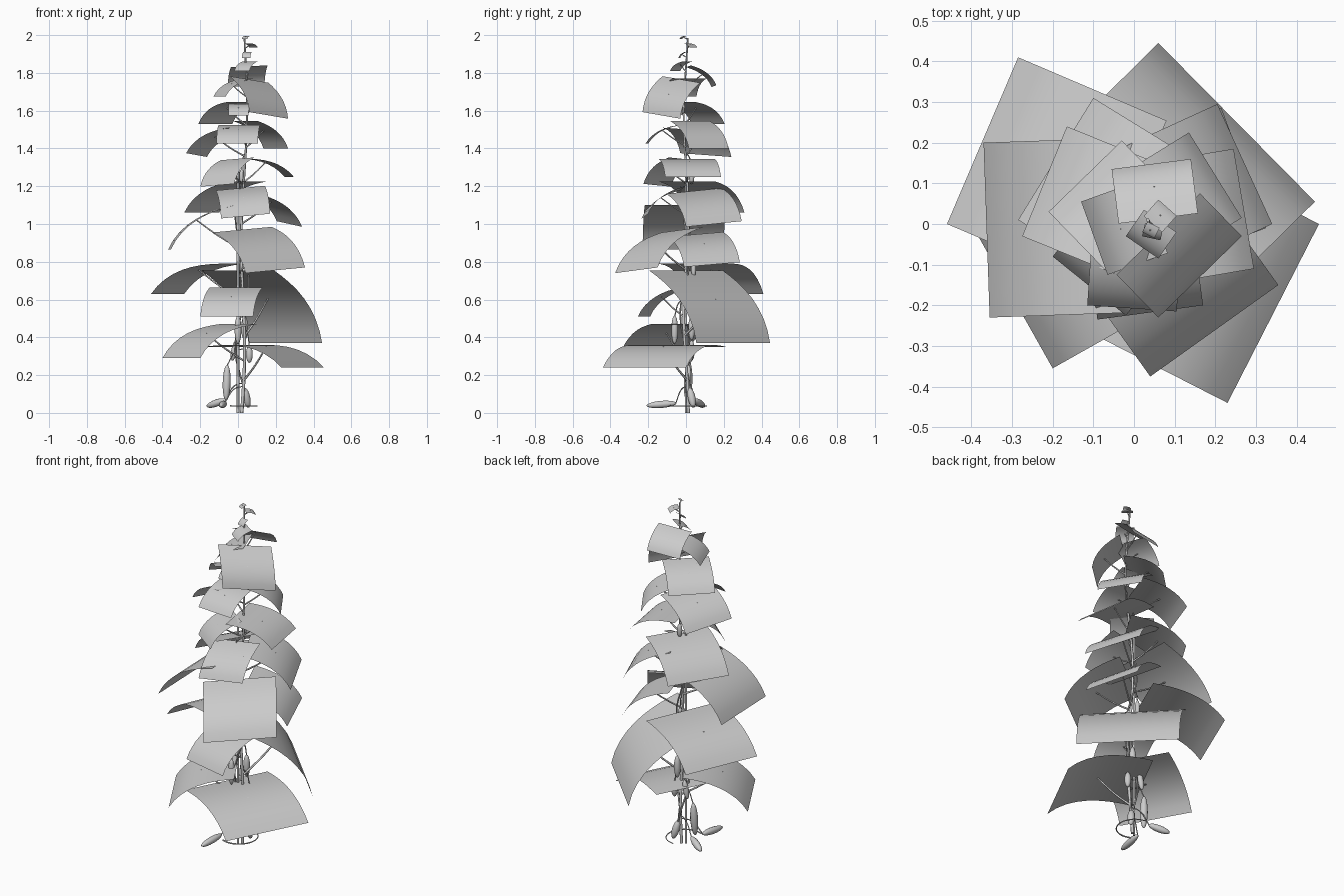
import bpy, bmesh, math
from mathutils import Vector

cube = bpy.data.objects.get("Cube")
if cube:
    bpy.data.objects.remove(cube, do_unlink=True)

grey = bpy.data.materials.new("plain_grey")
grey.use_nodes = True
grey.diffuse_color = (0.6, 0.6, 0.6, 1)
grey.node_tree.nodes["Principled BSDF"].inputs["Base Color"].default_value = (0.6, 0.6, 0.6, 1)


def finish(name, bm):
    mesh = bpy.data.meshes.new(name)
    bm.to_mesh(mesh)
    bm.free()
    for poly in mesh.polygons:
        poly.use_smooth = True
    mesh.materials.append(grey)
    obj = bpy.data.objects.new(name, mesh)
    bpy.context.collection.objects.link(obj)
    return obj


def tube(name, points, radius, tip=1.0):
    """Round tapering tube along a smooth path."""
    curve = bpy.data.curves.new(name, "CURVE")
    curve.dimensions = "3D"
    curve.bevel_depth = radius
    curve.bevel_resolution = 1
    curve.use_fill_caps = True
    curve.resolution_u = 4
    spline = curve.splines.new("BEZIER")
    spline.bezier_points.add(len(points) - 1)
    for i, (bp, p) in enumerate(zip(spline.bezier_points, points)):
        bp.co = p
        bp.handle_left_type = bp.handle_right_type = "AUTO"
        bp.radius = 1 + (tip - 1) * i / (len(points) - 1)
    curve.materials.append(grey)
    obj = bpy.data.objects.new(name, curve)
    bpy.context.collection.objects.link(obj)


def stem_at(z):
    """Centre of the winding main stem."""
    return Vector((0.02 + 0.012 * math.sin(5 * z) + 0.01 * z,
                   0.012 * math.cos(6 * z), z))


# Side profile shared by all leaves: flat near the stem, bending down outward
BEND = math.radians(52)
STEPS = 8
profile = [Vector((0, 0))]
for k in range(STEPS):
    pitch = BEND * ((k + 0.5) / STEPS) ** 1.6
    profile.append(profile[-1] + Vector((math.cos(pitch), -math.sin(pitch))))
profile_chord = profile[-1].length
profile_slope = math.atan2(-profile[-1].y, profile[-1].x)


def leaf(i, ax, ay, bx, by, z_out, z_in, roll=0.0, fill=0.96):
    """Square drooping leaf: outer edge, end heights, and rise from a to b."""
    a, b = Vector((ax, ay, 0)), Vector((bx, by, 0))
    mid, side = (a + b) / 2, b - a
    width = side.length
    out = Vector((side.y, -side.x, 0)).normalized()
    hub = stem_at(z_in)
    if out.dot(mid - Vector((hub.x, hub.y, 0))) < 0:
        out.negate()
    drop = z_in - z_out
    run = math.sqrt(max((fill * width) ** 2 - drop ** 2, 1e-4))
    scale = math.hypot(run, drop) / profile_chord
    turn = math.atan2(drop, run) - profile_slope
    start = mid - out * run + Vector((0, 0, z_in))
    side.z = roll
    bm = bmesh.new()
    rows, centres = [], []
    for p in profile:
        x = p.x * math.cos(turn) + p.y * math.sin(turn)
        z = p.y * math.cos(turn) - p.x * math.sin(turn)
        c = start + (out * x + Vector((0, 0, z))) * scale
        centres.append(c)
        rows.append([bm.verts.new(c + side * s) for s in (-0.5, 0.5)])
    for r, q in zip(rows, rows[1:]):
        bm.faces.new((r[0], r[1], q[1], q[0]))
    bmesh.ops.recalc_face_normals(bm, faces=bm.faces[:])
    if sum(f.normal.z for f in bm.faces) < 0:
        bmesh.ops.reverse_faces(bm, faces=bm.faces[:])
    finish(f"leaf_{i}", bm)
    # Stalk from the stem to the middle of the leaf
    end = centres[STEPS // 2]
    root = stem_at(max(0.05, end.z - 0.36 * width))
    bow = (root + end) / 2 + Vector((0, 0, -0.02 * width))
    tube(f"leaf_stalk_{i}", [root, bow, end], 0.003 + 0.006 * width, 0.7)


# Lower leaves
leaf(1, .23, -.44, .455, .0, .24, .35)
leaf(2, -.4, 0, -.2, -.355, .29, .47)
leaf(3, .06, .445, .445, .055, .37, .755)
leaf(4, -.285, .41, -.46, 0, .63, .79)
leaf(5, -.2, -.19, .08, -.255, .51, .665)
leaf(6, .355, -.15, .04, -.375, .755, .97, -.03)
leaf(7, .215, .285, .325, -.01, .785, .945, -.025)
# Middle leaves
leaf(8, -.37, .2, -.355, -.23, .865, 1.1)
leaf(9, .205, .295, .34, 0, 1.0, 1.175, -.03)
leaf(10, -.09, -.235, .17, -.2, 1.042, 1.19, .025)
leaf(11, -.1, .31, -.285, .01, 1.06, 1.225)
leaf(12, -.2, -.08, -.02, -.225, 1.205, 1.345, .015)
leaf(13, .245, .185, .295, -.11, 1.25, 1.345)
leaf(14, -.275, -.03, -.165, .24, 1.365, 1.5, -.02)
leaf(15, .135, .225, .265, .015, 1.4, 1.545)
leaf(16, -.115, -.2, .105, -.215, 1.425, 1.525)
# Upper leaves
leaf(17, -.21, .03, -.03, .205, 1.53, 1.645)
leaf(18, -.05, -.11, .055, -.11, 1.575, 1.635)
leaf(19, .265, -.03, .06, -.23, 1.575, 1.765, .035, .84)
leaf(20, -.13, .055, -.065, -.125, 1.675, 1.77)
leaf(21, -.055, .135, .14, .16, 1.73, 1.835, .01, .87)
leaf(22, -.02, -.03, .06, -.085, 1.81, 1.86)
leaf(23, .02, -.03, .065, -.04, 1.88, 1.91)
leaf(24, .06, .06, .105, .02, 1.935, 1.955)
leaf(25, .02, -.02, .05, -.035, 1.98, 1.995)

# Main stem, support stake and a second winding shoot
tube("main_stem", [stem_at(2 * k / 16) for k in range(16)] + [stem_at(1.985)], 0.009, 0.5)
tube("support_stake", [(0, 0, 0), (0, 0, 0.65), (0, 0, 1.3)], 0.007)
tube("side_shoot", [(0.02 + 0.035 * math.cos(9 * z), 0.03 * math.sin(9 * z), z)
                    for z in (0.1 * k for k in range(1, 13))], 0.005, 0.7)


def fruit(i, centre, length, radius, lean):
    """Long fruit with blunt ends, hung on a thin stalk."""
    bm = bmesh.new()
    bmesh.ops.create_uvsphere(bm, u_segments=12, v_segments=10, radius=1)
    for v in bm.verts:
        v.co = Vector((v.co.x * radius, v.co.y * radius, v.co.z * length / 2))
    axis = Vector(lean).normalized()
    obj = finish(f"fruit_{i}", bm)
    obj.location = centre
    obj.rotation_mode = "QUATERNION"
    obj.rotation_quaternion = Vector((0, 0, 1)).rotation_difference(axis)
    top = Vector(centre) + axis * length * 0.48
    root = stem_at(top.z + 0.09)
    tube(f"fruit_stalk_{i}", [root, (root + top) / 2 + Vector((0, 0, 0.03)), top], 0.003)


UP = (0, 0, 1)
fruits = [
    ((-.06, .01, .16), .19, .021, (.03, .05, 1)),
    ((-.08, -.13, .045), .16, .019, (.12, .98, .08)),
    ((-.115, .07, .052), .12, .019, (.85, -.45, .3)),
    ((.045, .03, .08), .11, .02, (-.2, -.2, 1)),
    ((.06, .02, .31), .09, .018, UP),
    ((-.02, .03, .33), .11, .016, (.2, 0, 1)),
    ((.0, -.06, .44), .15, .018, UP),
    ((.035, .03, .45), .13, .018, UP),
    ((.01, .04, .76), .09, .013, UP),
    ((.02, .03, 1.25), .08, .014, UP),
]
for i, args in enumerate(fruits, 1):
    fruit(i, *args)

# Curling tendril near the ground
tube("ground_tendril", [(0.1 * math.cos(a), 0.1 * math.sin(a) + 0.01, 0.037)
                        for a in (0.5 * k - 2 for k in range(8))], 0.004, 0.6)
